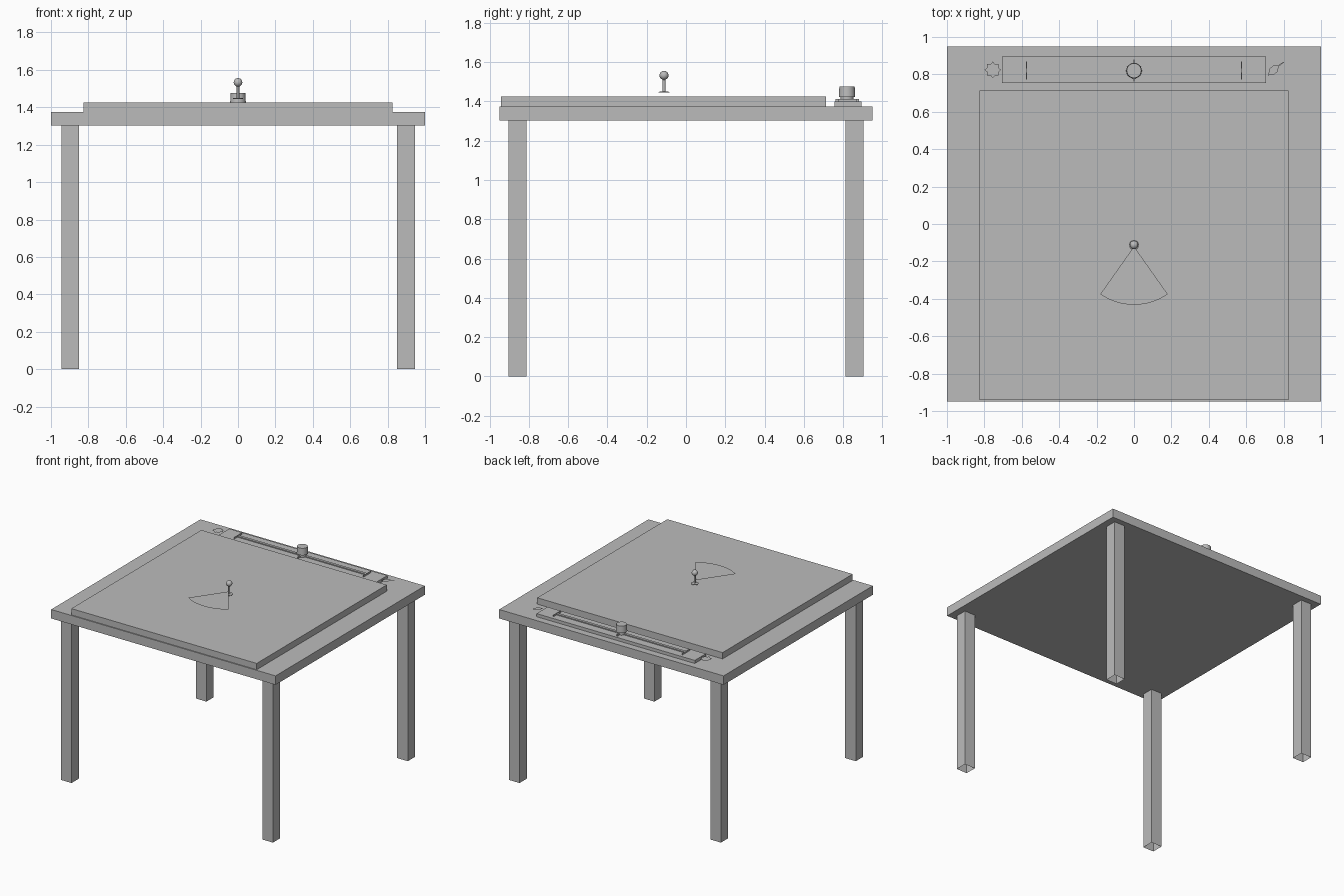
import bpy, bmesh, math

if "Cube" in bpy.data.objects:
    bpy.data.objects.remove(bpy.data.objects["Cube"])

mat = bpy.data.materials.new("plain grey")
mat.diffuse_color = (0.5, 0.5, 0.5, 1)
mat.use_nodes = True
mat.node_tree.nodes["Principled BSDF"].inputs["Base Color"].default_value = mat.diffuse_color

def finish(name, bm):
    me = bpy.data.meshes.new(name)
    bm.to_mesh(me)
    bm.free()
    me.materials.append(mat)
    ob = bpy.data.objects.new(name, me)
    bpy.context.collection.objects.link(ob)
    return ob

def box(name, x0, x1, y0, y1, z0, z1, open_ends=False):
    bm = bmesh.new()
    bmesh.ops.create_cube(bm, size=1)
    for v in bm.verts:
        v.co = (x1 if v.co.x > 0 else x0, y1 if v.co.y > 0 else y0, z1 if v.co.z > 0 else z0)
    if open_ends:
        bm.normal_update()
        caps = [f for f in bm.faces if abs(f.normal.z) > 0.5]
        bmesh.ops.delete(bm, geom=caps, context='FACES_ONLY')
    return finish(name, bm)

def lathe(name, x, y, profile, n=24):
    # revolve (radius, z) points about a vertical axis
    bm = bmesh.new()
    vs = [bm.verts.new((x + r, y, z)) for r, z in profile]
    es = [bm.edges.new(p) for p in zip(vs, vs[1:])]
    bmesh.ops.spin(bm, geom=vs + es, cent=(x, y, 0), axis=(0, 0, 1), angle=2 * math.pi, steps=n)
    bmesh.ops.remove_doubles(bm, verts=bm.verts, dist=0.0003)
    bmesh.ops.recalc_face_normals(bm, faces=bm.faces)
    ob = finish(name, bm)
    bpy.context.view_layer.objects.active = ob
    ob.select_set(True)
    bpy.ops.object.shade_smooth_by_angle(angle=math.radians(35))
    ob.select_set(False)
    return ob

def plate(name, pts, z):
    bm = bmesh.new()
    bm.faces.new([bm.verts.new((x, y, z)) for x, y in pts])
    return finish(name, bm)

# table
box("table_top", -1, 1, -0.95, 0.95, 1.303, 1.375)
for sx, side in ((-1, "left"), (1, "right")):
    for sy, end in ((-1, "front"), (1, "back")):
        xs, ys = sorted((sx * 0.85, sx * 0.945)), sorted((sy * 0.812, sy * 0.905))
        box(f"{end}_{side}_leg", *xs, *ys, 0, 1.303, open_ends=True)

# raised board
box("board", -0.826, 0.826, -0.942, 0.714, 1.375, 1.426)

# slider track with end stops, rail and knob
box("slider_base", -0.705, 0.705, 0.755, 0.895, 1.375, 1.40)
box("slider_rail", -0.575, 0.575, 0.81, 0.831, 1.40, 1.408)
for s, side in ((-1, "left"), (1, "right")):
    box(f"{side}_stop", s * 0.575 - 0.003, s * 0.575 + 0.003, 0.773, 0.87, 1.40, 1.412)
box("knob_marker", -0.004, 0.004, 0.762, 0.88, 1.40, 1.412)
lathe("slider_knob", 0, 0.82, [(0, 1.40), (0.032, 1.40), (0.032, 1.422), (0.042, 1.422),
                               (0.039, 1.477), (0, 1.477)])

# scalloped sun and leaf symbols beside the track
plate("sun_symbol", [(-0.755 + r * math.cos(a), 0.824 + r * math.sin(a))
      for i in range(16) for a in [i * math.pi / 8] for r in [0.044 if i % 2 == 0 else 0.032]], 1.4)
plate("leaf_symbol", [(0.717, 0.795), (0.745, 0.797), (0.765, 0.811), (0.775, 0.843), (0.803, 0.864),
                      (0.799, 0.867), (0.772, 0.849), (0.745, 0.847), (0.725, 0.832)], 1.4)

# pin with round head
ball = [(0.023 * math.sin(a), 1.533 - 0.023 * math.cos(a))
        for a in [math.pi * (0.12 + 0.88 * i / 10) for i in range(11)]]
lathe("pin", 0, -0.112, [(0, 1.445), (0.027, 1.445), (0.027, 1.449), (0.007, 1.451)]
      + [(0.007, 1.51)] + ball, 20)

# flat fan
h = math.radians(35.2)
plate("fan", [(0, -0.12)] + [(0.312 * math.sin(a), -0.12 - 0.312 * math.cos(a))
      for a in [h - 2 * h * i / 16 for i in range(17)]][::-1], 1.47)
